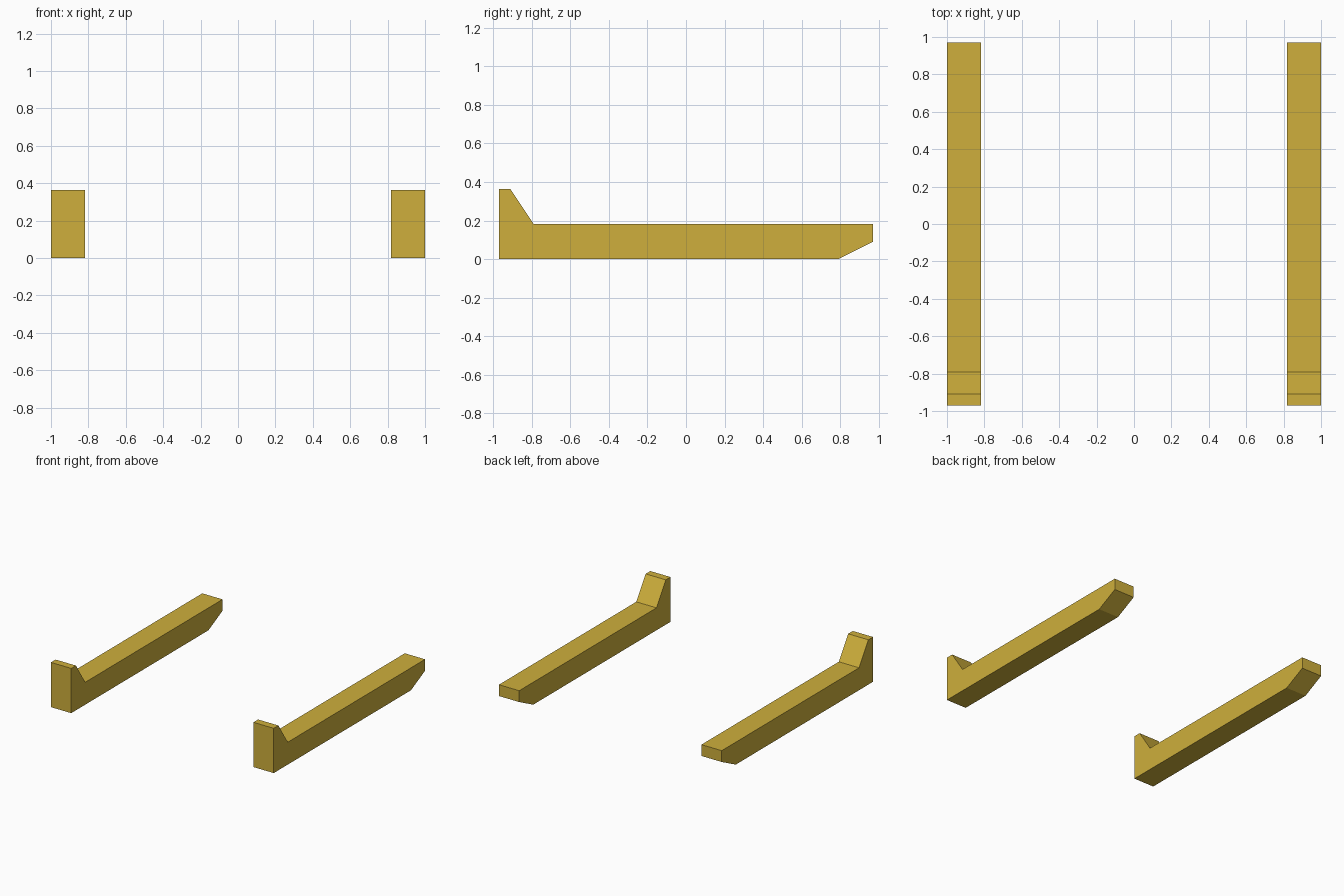
import bpy
import bmesh

if "Cube" in bpy.data.objects:
    bpy.data.objects.remove(bpy.data.objects["Cube"])

# Single ochre yellow paint
yellow = bpy.data.materials.new("ochre_yellow")
yellow.diffuse_color = (0.62, 0.43, 0.045, 1.0)
yellow.use_nodes = True
yellow.node_tree.nodes["Principled BSDF"].inputs["Base Color"].default_value = yellow.diffuse_color

# Side profile (y, z): raised front stop, flat bar, chamfered rear tip
PROFILE = [(-0.97, 0.0), (0.79, 0.0), (0.97, 0.09), (0.97, 0.182),
           (-0.79, 0.182), (-0.91, 0.363), (-0.97, 0.363)]
WIDTH = 0.182


def make_rail(name, x0):
    """Extrude the side profile across the rail width."""
    bm = bmesh.new()
    face = bm.faces.new([bm.verts.new((x0, y, z)) for y, z in PROFILE])
    ext = bmesh.ops.extrude_face_region(bm, geom=[face], use_keep_orig=True)
    moved = [g for g in ext["geom"] if isinstance(g, bmesh.types.BMVert)]
    bmesh.ops.translate(bm, verts=moved, vec=(WIDTH, 0, 0))
    bmesh.ops.recalc_face_normals(bm, faces=bm.faces)
    mesh = bpy.data.meshes.new(name)
    bm.to_mesh(mesh)
    bm.free()
    mesh.materials.append(yellow)
    bpy.context.collection.objects.link(bpy.data.objects.new(name, mesh))


# Left and right rails
make_rail("left_rail", -1.0)
make_rail("right_rail", 1.0 - WIDTH)
